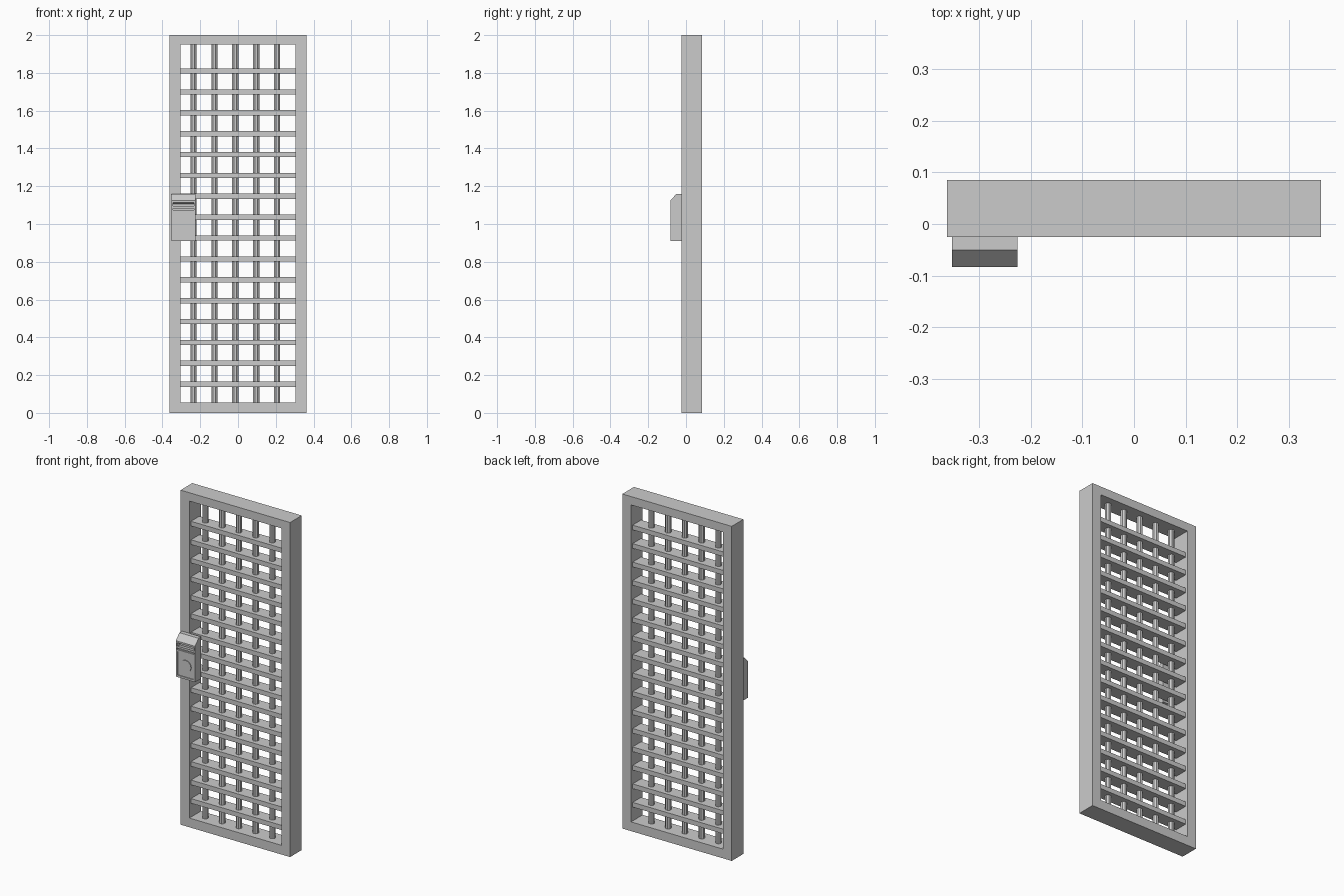
import bpy, bmesh, math
from mathutils import Matrix

if "Cube" in bpy.data.objects:
    bpy.data.objects.remove(bpy.data.objects["Cube"])


def mesh_object(name, bm):
    bmesh.ops.recalc_face_normals(bm, faces=bm.faces)
    me = bpy.data.meshes.new(name)
    bm.to_mesh(me)
    bm.free()
    ob = bpy.data.objects.new(name, me)
    bpy.context.collection.objects.link(ob)
    return ob


def box(name, x0, x1, y0, y1, z0, z1):
    bm = bmesh.new()
    m = Matrix.Translation(((x0 + x1) / 2, (y0 + y1) / 2, (z0 + z1) / 2))
    bmesh.ops.create_cube(bm, size=1, matrix=m @ Matrix.Diagonal((x1 - x0, y1 - y0, z1 - z0, 1)))
    return mesh_object(name, bm)


def rod(name, loc, r, depth, sides, rot):
    bm = bmesh.new()
    bmesh.ops.create_cone(bm, cap_ends=True, segments=sides, radius1=r, radius2=r,
                          depth=depth, matrix=Matrix.Translation(loc) @ rot)
    return mesh_object(name, bm)


def prism(name, profile, axis, start, length):
    # profile is (x, z) swept along y, or (y, z) swept along x
    bm = bmesh.new()
    place = (lambda u, v: (start, u, v)) if axis == 'X' else (lambda u, v: (u, start, v))
    f = bm.faces.new([bm.verts.new(place(u, v)) for u, v in profile])
    ext = bmesh.ops.extrude_face_region(bm, geom=[f])
    move = (length, 0, 0) if axis == 'X' else (0, length, 0)
    bmesh.ops.translate(bm, vec=move, verts=[v for v in ext['geom'] if isinstance(v, bmesh.types.BMVert)])
    return mesh_object(name, bm)


def cut(target, cutter):
    mod = target.modifiers.new(cutter.name, 'BOOLEAN')
    mod.operation = 'DIFFERENCE'
    mod.solver = 'EXACT'
    mod.object = cutter
    cutter.hide_render = True
    cutter.hide_set(True)


# Outer frame: a rectangular ring
bm = bmesh.new()
outer = [(-.362, 0), (.362, 0), (.362, 2), (-.362, 2)]
inner = [(-.304, .055), (.304, .055), (.304, 1.95), (-.304, 1.95)]
rings = [[bm.verts.new((x, y, z)) for x, z in loop]
         for loop, y in ((outer, -.025), (inner, -.025), (inner, .085), (outer, .085))]
for a, b in zip(rings, rings[1:] + rings[:1]):
    for i in range(4):
        j = (i + 1) % 4
        bm.faces.new((a[i], a[j], b[j], b[i]))
mesh_object("door_frame", bm)

# Horizontal slats
for i in range(16):
    z = .152 + i * .1105
    box(f"slat_{i + 1}", -.306, .306, -.01, .07, z - .014, z + .014)

# Vertical rods through the slats
for i in range(5):
    rod(f"bar_{i + 1}", (-.236 + i * .1108, .03, 1.0), .0175, 1.91, 8, Matrix.Rotation(math.pi / 8, 4, 'Z'))

# Lock body with sloped top edge
lock = prism("lock_case", [(-.025, .91), (-.083, .91), (-.083, 1.125), (-.05, 1.16), (-.025, 1.16)],
             'X', -.353, .127)

# Slot, groove and shallow panel recess in the lock face
cut(lock, prism("slot_cutter", [(-.1, 1.12), (-.1, 1.098), (-.055, 1.09), (-.055, 1.105)], 'X', -.345, .111))
cut(lock, box("groove_cutter", -.345, -.234, -.1, -.075, 1.074, 1.083))
cut(lock, box("panel_cutter", -.342, -.237, -.1, -.078, .922, 1.062))

# Round key dial inside the panel
rod("lock_dial", (-.29, -.077, .987), .036, .01, 20, Matrix.Rotation(math.pi / 2, 4, 'X'))
